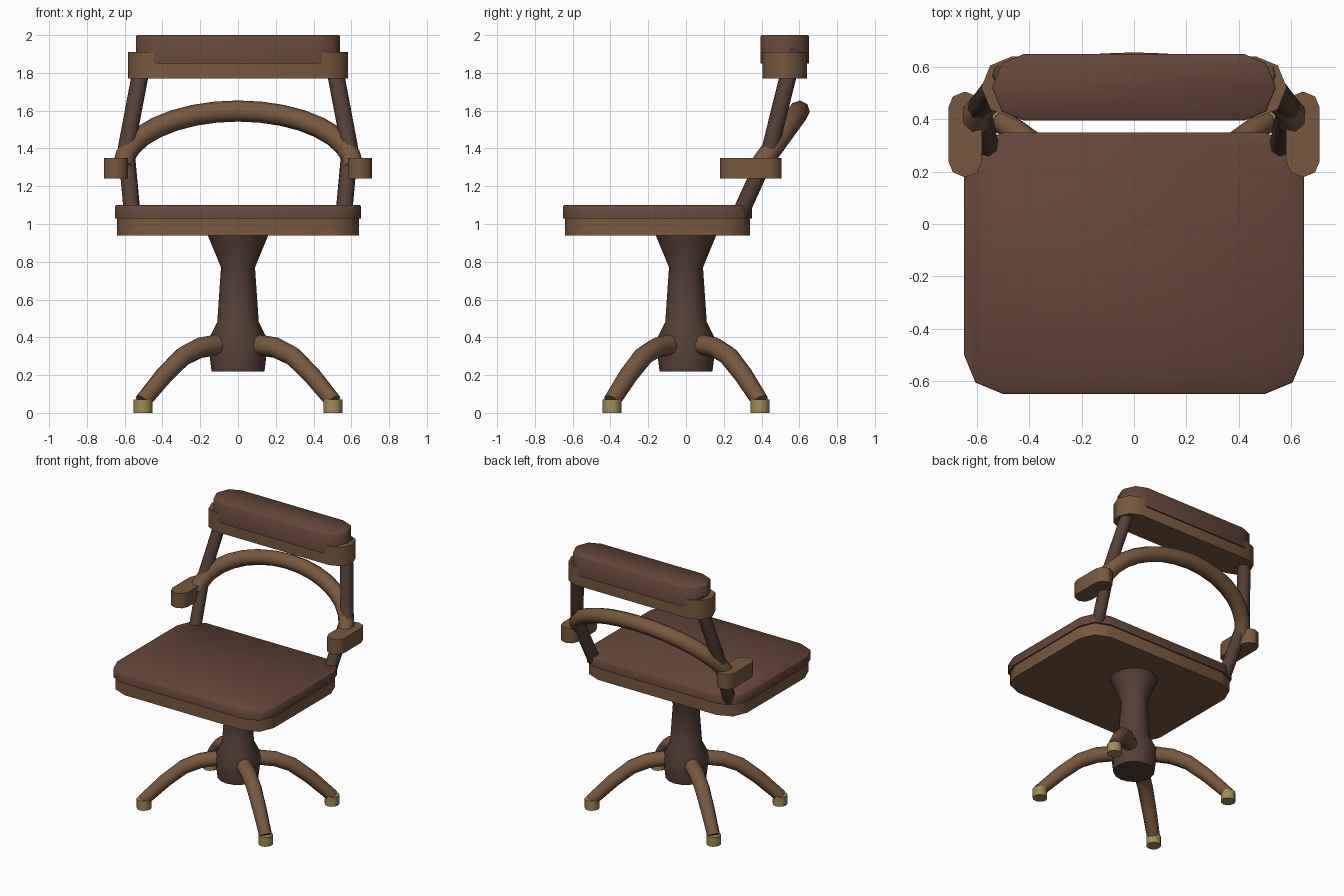
import bpy, bmesh, math
from math import sin, cos, pi

if "Cube" in bpy.data.objects:
    bpy.data.objects.remove(bpy.data.objects["Cube"])


def material(name, rgb):
    m = bpy.data.materials.new(name)
    m.diffuse_color = (*rgb, 1)
    m.use_nodes = True
    m.node_tree.nodes["Principled BSDF"].inputs["Base Color"].default_value = m.diffuse_color
    return m


LEATHER = material("leather", (0.13, 0.06, 0.04))
WOOD = material("wood", (0.19, 0.098, 0.048))
DARK = material("dark_wood", (0.09, 0.05, 0.036))
BRASS = material("brass", (0.35, 0.26, 0.09))


def finish(ob, mat, angle=50):
    ob.data.materials.clear()
    ob.data.materials.append(mat)
    bpy.ops.object.select_all(action='DESELECT')
    ob.select_set(True)
    bpy.context.view_layer.objects.active = ob
    bpy.ops.object.shade_smooth_by_angle(angle=math.radians(angle))
    return ob


def from_bmesh(name, bm, mat):
    bmesh.ops.recalc_face_normals(bm, faces=bm.faces)
    me = bpy.data.meshes.new(name)
    bm.to_mesh(me)
    bm.free()
    ob = bpy.data.objects.new(name, me)
    bpy.context.collection.objects.link(ob)
    return finish(ob, mat)


def slab(name, x, y, z, r, mat, edge=0.0, seg=2):
    """Upright block with rounded corners in plan; x, y, z are (min, max)."""
    bm = bmesh.new()
    corners = [(x[1] - r, y[1] - r), (x[0] + r, y[1] - r),
               (x[0] + r, y[0] + r), (x[1] - r, y[0] + r)]
    verts = []
    for i, (cx, cy) in enumerate(corners):
        for k in range(seg + 1):
            a = (i + k / seg) * pi / 2
            verts.append(bm.verts.new((cx + r * cos(a), cy + r * sin(a), z[0])))
    base = bm.faces.new(verts)
    ext = bmesh.ops.extrude_face_region(bm, geom=[base])["geom"]
    top = [g for g in ext if isinstance(g, bmesh.types.BMVert)]
    bmesh.ops.translate(bm, verts=top, vec=(0, 0, z[1] - z[0]))
    if edge:
        rim = [e for e in bm.edges if all(v in top for v in e.verts)]
        bmesh.ops.bevel(bm, geom=rim, offset=edge, segments=1, affect='EDGES')
    return from_bmesh(name, bm, mat)


def tube(name, points, radii, mat, res=2):
    """Round bar along a path, with a radius at every point."""
    cu = bpy.data.curves.new(name, 'CURVE')
    cu.dimensions = '3D'
    cu.bevel_depth = 1.0
    cu.bevel_resolution = res
    cu.use_fill_caps = True
    sp = cu.splines.new('POLY')
    sp.points.add(len(points) - 1)
    for p, co, r in zip(sp.points, points, radii):
        p.co = (*co, 1)
        p.radius = r
    ob = bpy.data.objects.new(name, cu)
    bpy.context.collection.objects.link(ob)
    bpy.ops.object.select_all(action='DESELECT')
    ob.select_set(True)
    bpy.context.view_layer.objects.active = ob
    bpy.ops.object.convert(target='MESH')
    return finish(bpy.context.object, mat)


def lathe(name, profile, sides, mat, centre=(0, 0)):
    """Turned solid from (radius, z) rings."""
    bm = bmesh.new()
    rings = [[bm.verts.new((centre[0] + r * cos(2 * pi * i / sides),
                            centre[1] + r * sin(2 * pi * i / sides), z))
              for i in range(sides)] for r, z in profile]
    for a, b in zip(rings, rings[1:]):
        for i in range(sides):
            j = (i + 1) % sides
            bm.faces.new((a[i], a[j], b[j], b[i]))
    bm.faces.new(rings[0])
    bm.faces.new(rings[-1])
    return from_bmesh(name, bm, mat)


# Seat frame and cushion
slab("seat_frame", (-0.64, 0.64), (-0.64, 0.34), (0.94, 1.03), 0.15, WOOD)
slab("seat_cushion", (-0.65, 0.65), (-0.65, 0.35), (1.03, 1.10), 0.15, LEATHER, 0.006)

# Turned pedestal
lathe("pedestal", [(0.14, 0.22), (0.16, 0.38), (0.11, 0.48), (0.09, 0.77), (0.16, 0.94)],
      16, DARK)

# Four splayed legs with brass feet
leg = [(0.20, 0.36), (0.38, 0.315), (0.60, 0.16), (1.0, 0.06)]
leg = [(0.11, 0.36), (0.20, 0.345), (0.29, 0.30), (0.39, 0.20), (0.505, 0.06)]
for sx, side in ((-1, "left"), (1, "right")):
    for sy, end in ((-1, "front"), (1, "back")):
        tube(f"{end}_{side}_leg", [(sx * x, sy * x * 0.78, z) for x, z in leg],
             [0.055, 0.055, 0.053, 0.05, 0.045], WOOD)
        lathe(f"{end}_{side}_foot", [(0.05, 0), (0.05, 0.07)], 12, BRASS,
              (sx * 0.503, sy * 0.392))

# Back posts and arm pads
for sx, side in ((-1, "left"), (1, "right")):
    tube(f"{side}_back_post",
         [(sx * 0.56, 0.285, 1.05), (sx * 0.592, 0.445, 1.40),
          (sx * 0.52, 0.54, 1.78), (sx * 0.495, 0.575, 1.915)],
         [0.045] * 4, DARK)
    xs = sorted((sx * 0.582, sx * 0.71))
    slab(f"{side}_arm_pad", xs, (0.18, 0.505), (1.24, 1.35), 0.06, WOOD)

# Bent bow joining the arms
arc = [pi * i / 16 for i in range(17)]
tube("back_bow", [(0.61 * cos(t), 0.385 + 0.215 * sin(t), 1.30 + 0.298 * sin(t)) for t in arc],
     [0.056] * 17, WOOD)

# Crest rail and its cushion
slab("crest_rail", (-0.583, 0.583), (0.405, 0.64), (1.77, 1.91), 0.115, WOOD)
slab("crest_cushion", (-0.54, 0.54), (0.395, 0.65), (1.85, 2.0), 0.12, LEATHER, 0.006)
